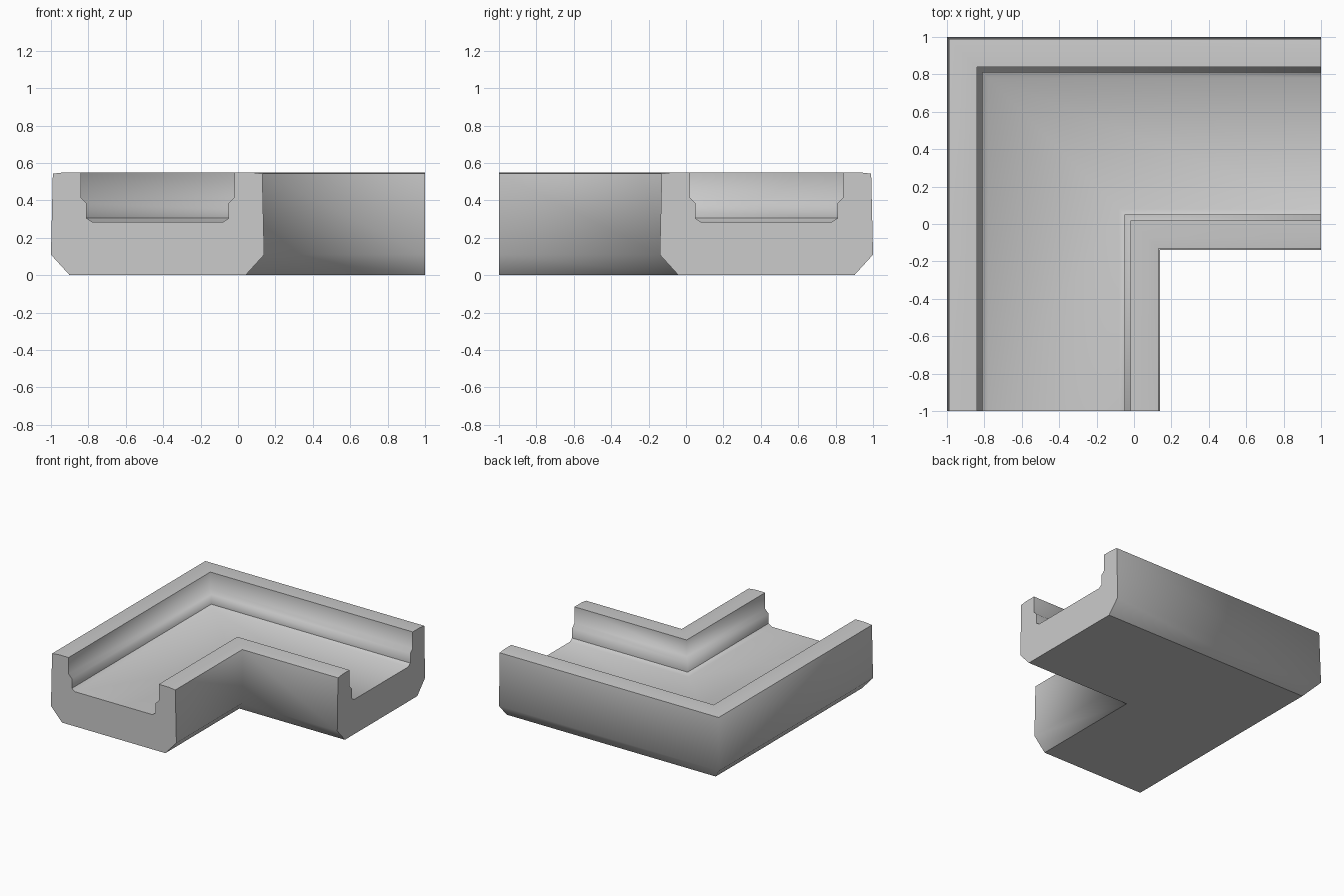
import bpy, bmesh

if "Cube" in bpy.data.objects:
    bpy.data.objects.remove(bpy.data.objects["Cube"])

# Channel cross-section (x, z, sharp edge?), outer side to inner side
profile = [
    (-0.90, 0.0, True), (-1.0, 0.11, False), (-0.99, 0.543, True), (-0.93, 0.55, False),
    (-0.84, 0.55, True), (-0.84, 0.415, False), (-0.81, 0.385, False),
    (-0.81, 0.305, True), (-0.78, 0.285, False),
    (-0.08, 0.285, False), (-0.05, 0.305, True),
    (-0.05, 0.385, False), (-0.02, 0.415, False), (-0.02, 0.55, True),
    (0.07, 0.55, False), (0.13, 0.543, True), (0.14, 0.11, False), (0.04, 0.0, True),
]

bm = bmesh.new()

# Three stations: front end, mitred corner, right end
stations = [
    [bm.verts.new((x, -1, z)) for x, z, _ in profile],
    [bm.verts.new((x, -x, z)) for x, z, _ in profile],
    [bm.verts.new((1, -x, z)) for x, z, _ in profile],
]
n = len(profile)
for a, b in zip(stations, stations[1:]):
    for i in range(n):
        j = (i + 1) % n
        bm.faces.new((a[i], a[j], b[j], b[i])).smooth = True

# Flat end caps
caps = [bm.faces.new(stations[0]), bm.faces.new(stations[2])]
for cap in caps:
    for e in cap.edges:
        e.smooth = False

# Sharp edges running along the channel
for a, b in zip(stations, stations[1:]):
    for i in range(n):
        if profile[i][2]:
            bm.edges.get((a[i], b[i])).smooth = False

bmesh.ops.recalc_face_normals(bm, faces=bm.faces)
mesh = bpy.data.meshes.new("corner_channel")
bm.to_mesh(mesh)
bm.free()
obj = bpy.data.objects.new("corner_channel", mesh)
bpy.context.collection.objects.link(obj)
